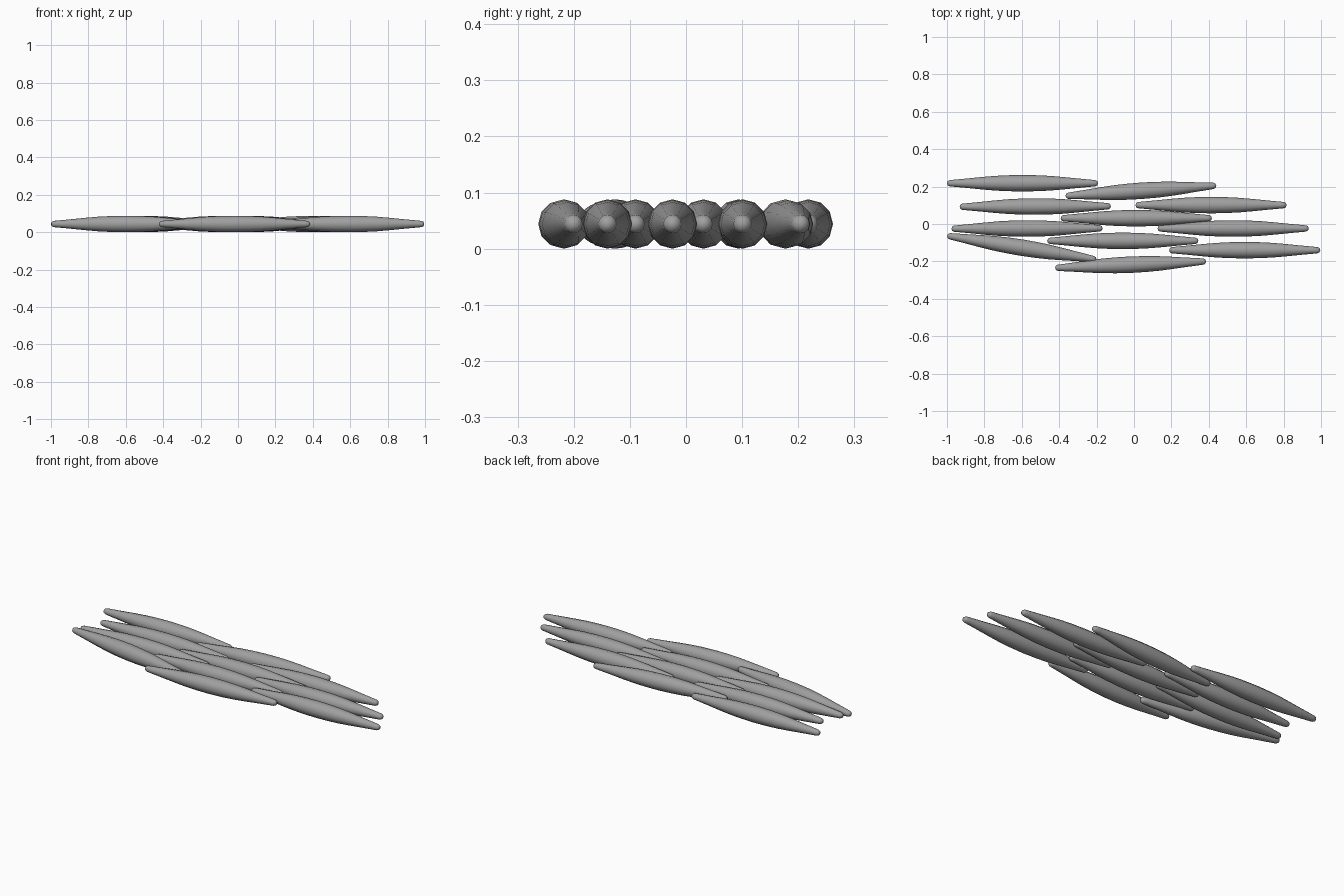
import bpy, bmesh, math
from mathutils import Matrix, Vector

cube = bpy.data.objects.get("Cube")
if cube:
    bpy.data.objects.remove(cube, do_unlink=True)

grey = bpy.data.materials.new("plain_grey")
grey.use_nodes = True
COLOUR = (0.35, 0.35, 0.35, 1)
grey.diffuse_color = COLOUR
grey.node_tree.nodes["Principled BSDF"].inputs["Base Color"].default_value = COLOUR

SIDES = 12
HALF = 0.404
HEIGHT = 0.044
# half profile from the belly to the rounded tip: (distance, radius)
HALF_PROFILE = [(0, .044), (.08, .0425), (.15, .039), (.22, .033), (.3, .025),
                (.37, .0185), (.39, .0165), (.4, .0115)]
PROFILE = [(-x, r) for x, r in reversed(HALF_PROFILE[1:])] + HALF_PROFILE


def spindle_mesh():
    """Tapered spindle along x, lathed from the profile."""
    bm = bmesh.new()
    rings = []
    for x, r in PROFILE:
        angles = [math.tau * i / SIDES for i in range(SIDES)]
        rings.append([bm.verts.new((x, r * math.cos(a), r * math.sin(a))) for a in angles])
    for a, b in zip(rings, rings[1:]):
        for i in range(SIDES):
            j = (i + 1) % SIDES
            bm.faces.new((a[i], a[j], b[j], b[i]))
    for ring, x in ((rings[0], -HALF), (rings[-1], HALF)):
        tip = bm.verts.new((x, 0, 0))
        for i in range(SIDES):
            bm.faces.new((ring[i], ring[(i + 1) % SIDES], tip))
    bmesh.ops.recalc_face_normals(bm, faces=bm.faces)
    for f in bm.faces:
        f.smooth = True
    mesh = bpy.data.meshes.new("spindle")
    bm.to_mesh(mesh)
    bm.free()
    mesh.materials.append(grey)
    return mesh


# each spindle: centre x, y at its right end, y at its left end
LAYOUT = [
    (-.596, .218, .218), (.037, .150, .205), (-.528, .092, .095),
    (.412, .101, .101), (.012, .031, .031), (-.572, -.025, -.023),
    (.53, -.024, -.024), (-.6, -.063, -.19), (-.06, -.09, -.09),
    (.592, -.14, -.14), (-.018, -.235, -.2),
]
mesh = spindle_mesh()
for n, (x, y0, y1) in enumerate(LAYOUT, 1):
    ob = bpy.data.objects.new(f"spindle_{n}", mesh)
    bpy.context.collection.objects.link(ob)
    ob.location = Vector((x, (y0 + y1) / 2, HEIGHT))
    ob.rotation_euler.z = math.asin((y1 - y0) / (2 * HALF))
